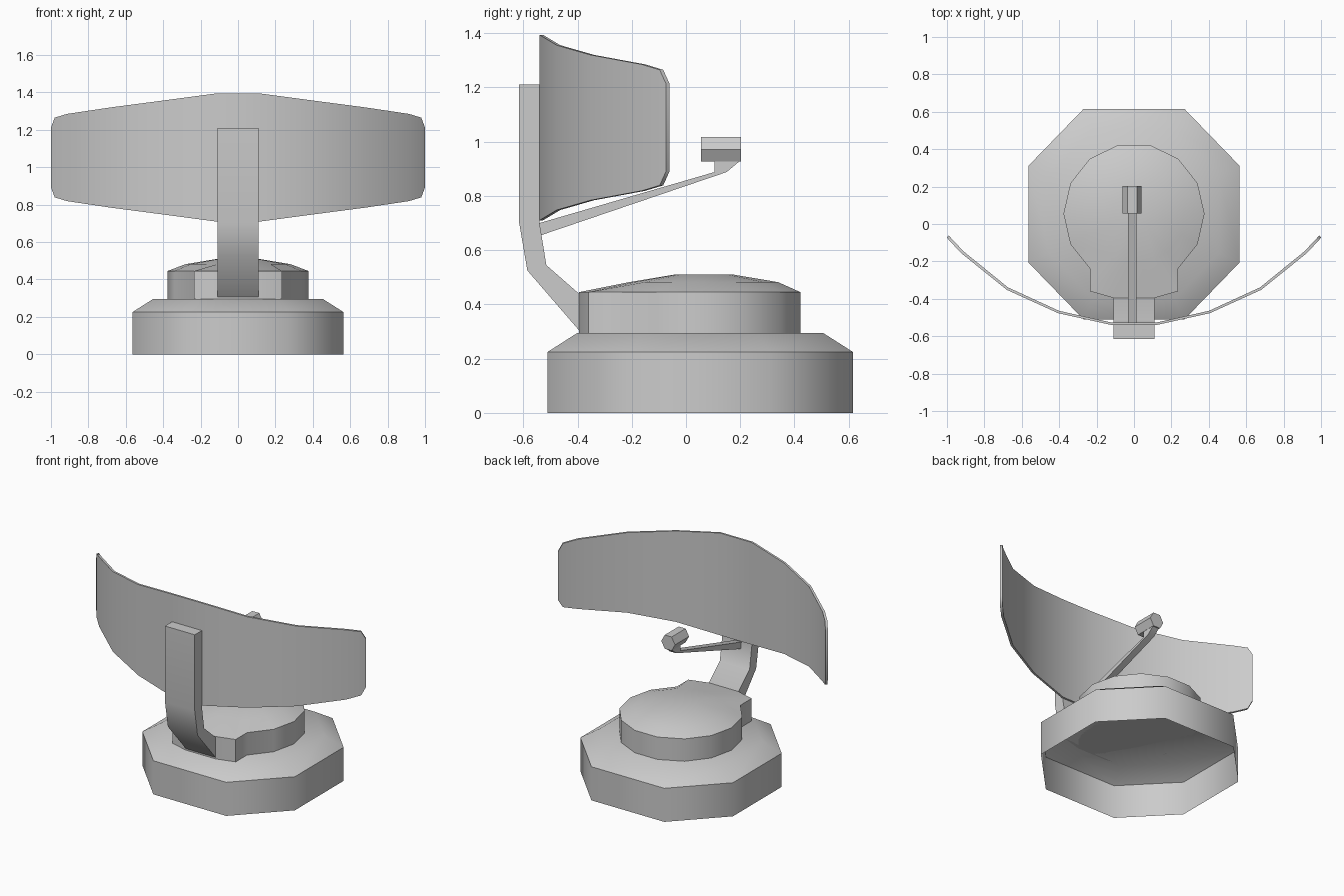
import bpy
import bmesh
from math import cos, sin, pi, radians

cube = bpy.data.objects.get("Cube")
if cube:
    bpy.data.objects.remove(cube, do_unlink=True)

grey = bpy.data.materials.new("light_grey")
grey.use_nodes = True
colour = (0.6, 0.6, 0.6, 1)
grey.diffuse_color = colour
grey.node_tree.nodes["Principled BSDF"].inputs["Base Color"].default_value = colour


def loft(name, rings, cap_start=True, cap_end=True, smooth=50):
    """Skin a list of closed rings of points and cap the ends."""
    bm = bmesh.new()
    rows = [[bm.verts.new(p) for p in ring] for ring in rings]
    for a, b in zip(rows, rows[1:]):
        n = len(a)
        for i in range(n):
            j = (i + 1) % n
            bm.faces.new((a[i], a[j], b[j], b[i]))
    if cap_start:
        bm.faces.new(rows[0][::-1])
    if cap_end:
        bm.faces.new(rows[-1])
    bmesh.ops.recalc_face_normals(bm, faces=bm.faces[:])
    mesh = bpy.data.meshes.new(name)
    bm.to_mesh(mesh)
    bm.free()
    mesh.materials.append(grey)
    obj = bpy.data.objects.new(name, mesh)
    bpy.context.collection.objects.link(obj)
    bpy.ops.object.select_all(action="DESELECT")
    obj.select_set(True)
    bpy.context.view_layer.objects.active = obj
    bpy.ops.object.shade_smooth_by_angle(angle=radians(smooth))
    return obj


def side_prism(name, profile, x0, x1):
    """Extrude a (y, z) profile across x."""
    return loft(name, [[(x, y, z) for y, z in profile] for x in (x0, x1)])


# Base: hollow octagonal drum, open underneath, with a sloped shoulder
quarter = [(0.565, 0.258), (0.27, 0.5625)]
octagon = (quarter + [(-x, y) for x, y in quarter[::-1]]
           + [(-x, -y) for x, y in quarter] + [(x, -y) for x, y in quarter[::-1]])


def base_ring(scale, z):
    return [(x * scale, 0.0525 + y * scale, z) for x, y in octagon]


loft("base", [base_ring(1, 0), base_ring(1, 0.225), base_ring(0.805, 0.295)],
     cap_start=False)

# Turntable: round drum with a squared tail at the front and a shallow dome
step = 2 * pi / 14
round_angles = [i * step for i in range(-2, 10)]
tail_angles = [9 * step + k * 4 * step / 5 * 0.75 for k in range(1, 5)]
tail = [(-0.235, -0.36), (-0.11, -0.395), (0.11, -0.395), (0.235, -0.36)]
outline = [(0.377 * cos(a), 0.055 + 0.377 * sin(a)) for a in round_angles] + tail


def dome_ring(radius, z):
    return [(radius * cos(a), 0.067 + radius * sin(a), z)
            for a in round_angles + tail_angles]


loft("turntable", [[(x, y, 0.295) for x, y in outline],
                   [(x, y, 0.445) for x, y in outline],
                   dome_ring(0.28, 0.482), dome_ring(0.11, 0.51)])

# Support arm: bent bar rising from the tail behind the dish
side_prism("support_arm",
           [(-0.395, 0.305), (-0.585, 0.525), (-0.615, 0.70), (-0.615, 1.21),
            (-0.54, 1.21), (-0.54, 0.70), (-0.515, 0.545), (-0.395, 0.44)],
           -0.11, 0.11)

# Dish: curved panel, each column is (x, y, half height)
half = [(0.12, -0.54, 0.342), (0.405, -0.477, 0.304), (0.68, -0.352, 0.268),
        (0.915, -0.163, 0.233), (0.98, -0.097, 0.213), (1.0, -0.073, 0.16)]
columns = [(-x, y, h) for x, y, h in half[::-1]] + half


def dish_column(x, y, h):
    mid, t = 1.052, 0.013
    xi, yi = x * (1 - t * 0.7), y + t
    return [(x, y, mid - h), (x, y, mid + h), (xi, yi, mid + h), (xi, yi, mid - h)]


loft("dish", [dish_column(*c) for c in columns])

# Feed boom: thin bar reaching forward from the support arm
side_prism("feed_boom",
           [(-0.54, 0.70), (0.105, 0.888), (0.105, 0.93), (0.2, 0.93),
            (0.15, 0.888), (-0.535, 0.655)],
           -0.032, 0.014)

# Feed horn: small hexagonal prism on the boom tip
loft("feed_horn", [[(-0.01 + 0.051 * cos(i * pi / 3), y, 0.972 + 0.053 * sin(i * pi / 3))
                    for i in range(6)] for y in (0.055, 0.203)])
